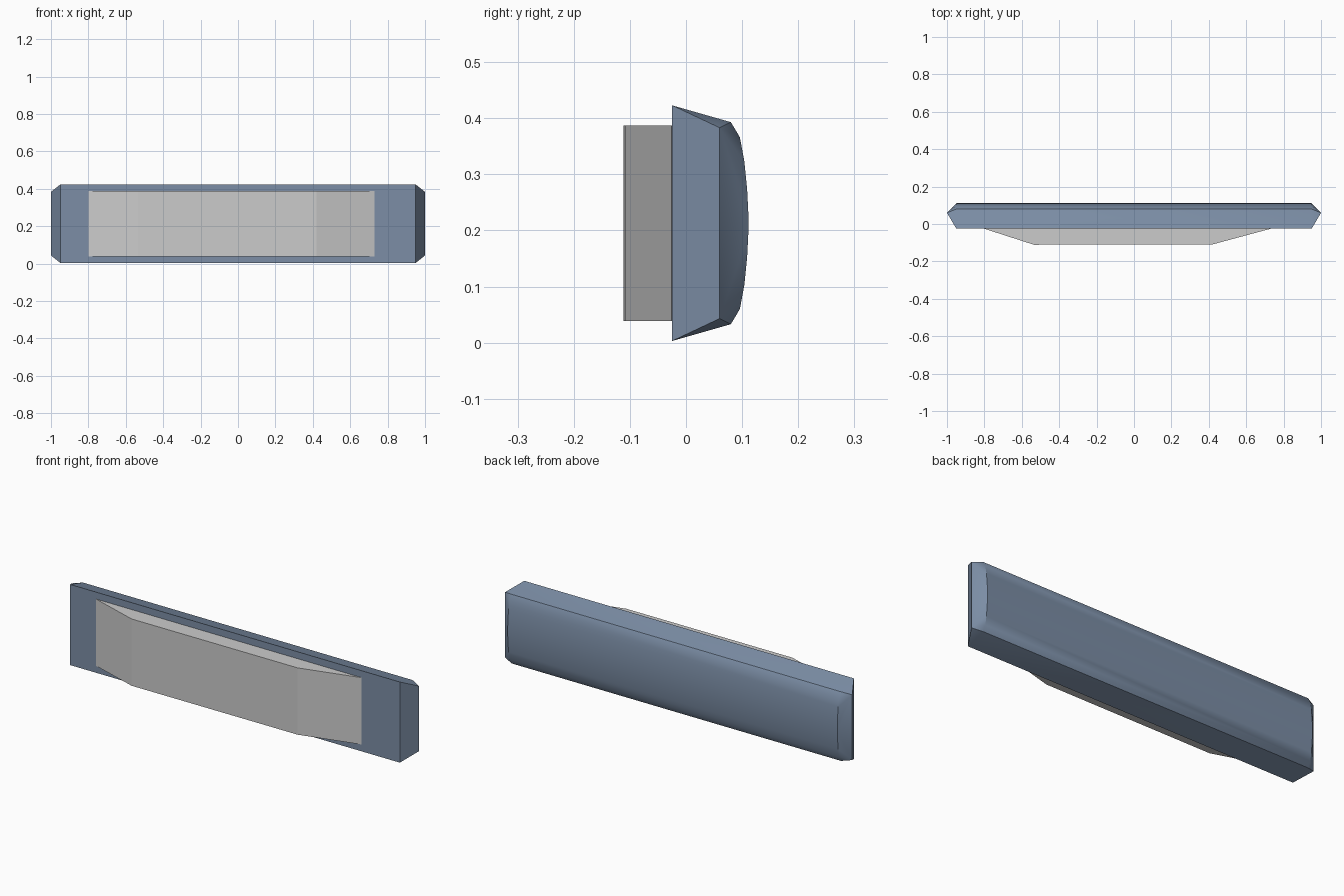
import bpy, bmesh, math

if "Cube" in bpy.data.objects:
    bpy.data.objects.remove(bpy.data.objects["Cube"])

Z_MID = 0.213


def make_object(name, bm):
    bmesh.ops.recalc_face_normals(bm, faces=bm.faces)
    mesh = bpy.data.meshes.new(name)
    bm.to_mesh(mesh)
    bm.free()
    obj = bpy.data.objects.new(name, mesh)
    bpy.context.collection.objects.link(obj)
    return obj


# Bar: convex shell with a flat front, a rounded back and wedge-shaped ends
half_profile = [(-0.025, 0.21), (0.08, 0.18), (0.096, 0.153), (0.104, 0.11),
                (0.109, 0.06), (0.111, 0.02)]
bm = bmesh.new()
for side in (-1, 1):
    for flip in (-1, 1):
        for y, h in half_profile:
            bm.verts.new((side * 0.95, y, Z_MID + flip * h))
        bm.verts.new((side, 0.06, Z_MID + flip * 0.17))
bmesh.ops.convex_hull(bm, input=bm.verts)
bmesh.ops.dissolve_limit(bm, angle_limit=math.radians(0.5),
                         verts=bm.verts, edges=bm.edges)
bar = make_object("bar_body", bm)

blue = bpy.data.materials.new("slate_blue")
blue.diffuse_color = (0.20, 0.27, 0.38, 1)
blue.use_nodes = True
blue.node_tree.nodes["Principled BSDF"].inputs["Base Color"].default_value = blue.diffuse_color
bar.data.materials.append(blue)

# Front grip: tapered plan outline extruded upwards
outline = [(-0.80, -0.023), (-0.80, -0.0255), (-0.535, -0.111),
           (0.42, -0.109), (0.73, -0.0255), (0.73, -0.023)]
bm = bmesh.new()
base = bm.faces.new([bm.verts.new((x, y, 0.039)) for x, y in outline])
top = bmesh.ops.extrude_face_region(bm, geom=[base])
bmesh.ops.translate(bm, vec=(0, 0, 0.348),
                    verts=[v for v in top["geom"] if isinstance(v, bmesh.types.BMVert)])
grip = make_object("front_grip", bm)

# Smooth the rounded back while keeping the hard edges
for obj in (bar, grip):
    bpy.ops.object.select_all(action='DESELECT')
    obj.select_set(True)
    bpy.context.view_layer.objects.active = obj
    bpy.ops.object.shade_smooth_by_angle(angle=math.radians(25 if obj is bar else 10))
